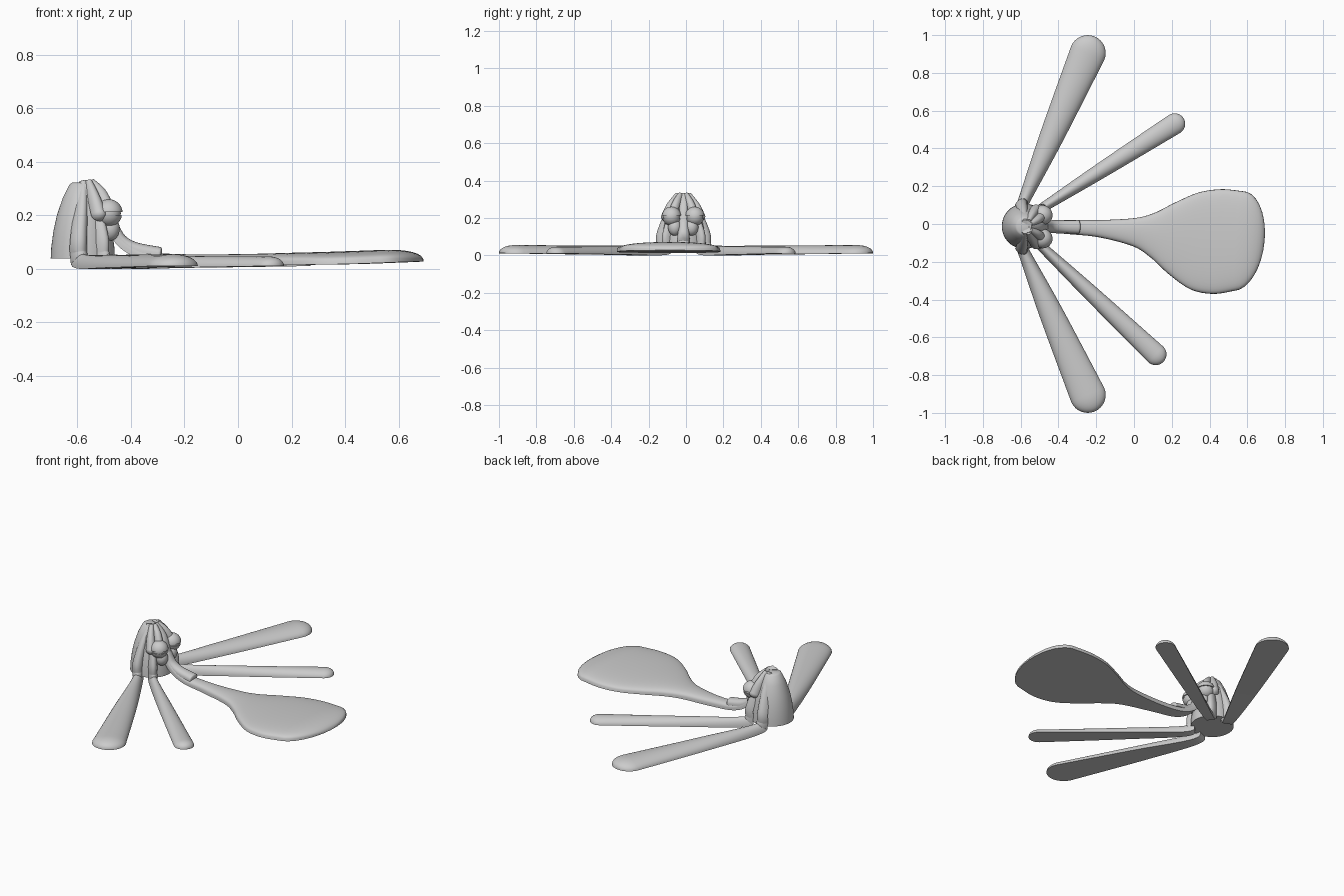
import bpy, bmesh, math
from mathutils import Vector

if "Cube" in bpy.data.objects:
    bpy.data.objects.remove(bpy.data.objects["Cube"])

HEAD = Vector((-0.575, -0.015, 0))
UP = Vector((0, 0, 1))


def finish(bm, name, angle=50):
    bmesh.ops.recalc_face_normals(bm, faces=bm.faces)
    me = bpy.data.meshes.new(name)
    bm.to_mesh(me)
    bm.free()
    ob = bpy.data.objects.new(name, me)
    bpy.context.collection.objects.link(ob)
    bpy.ops.object.select_all(action='DESELECT')
    ob.select_set(True)
    bpy.context.view_layer.objects.active = ob
    bpy.ops.object.shade_smooth_by_angle(angle=math.radians(angle))
    return ob


def spline(pts, steps=8):
    # Catmull-Rom through tuples of any length
    out, n = [], len(pts)
    for i in range(n - 1):
        p = [pts[max(0, min(n - 1, i + k))] for k in (-1, 0, 1, 2)]
        for s in range(steps):
            t = s / steps
            out.append([0.5 * (2 * b + (c - a) * t + (2*a - 5*b + 4*c - d) * t*t
                        + (3*b - a - 3*c + d) * t**3) for a, b, c, d in zip(*p)])
    out.append(list(pts[-1]))
    return out


def strand(name, pts, direction, tip, power=1.0, seg=16):
    """Sweep a flat-bottomed section; pts are x, y, z, half width, height."""
    rows = spline(pts)
    side = Vector(direction).normalized().cross(UP)
    end = Vector(rows[-1][:3])
    tan = (end - Vector(rows[-2][:3])).normalized()
    w, h = rows[-1][3:]
    for k in range(1, 9):       # rounded tip
        a = math.pi / 2 * k / 8.05
        rows.append([*(end + tan * tip * math.sin(a)), w * math.cos(a),
                     h * math.cos(a) ** 0.8])
    bm = bmesh.new()
    loops = []
    for i, r in enumerate(rows):
        a, b = rows[max(i - 1, 0)], rows[min(i + 1, len(rows) - 1)]
        t = (Vector(b[:3]) - Vector(a[:3])).normalized()
        n = side.cross(t).normalized()
        ring = []
        for k in range(seg + 1):
            ang = math.pi * k / seg
            ring.append(bm.verts.new(Vector(r[:3]) + side * r[3] * math.cos(ang)
                                     + n * r[4] * max(0, math.sin(ang)) ** power))
        loops.append(ring)
    for A, B in zip(loops, loops[1:]):
        for k in range(seg + 1):
            j = (k + 1) % (seg + 1)
            bm.faces.new((A[k], A[j], B[j], B[k]))
    bm.faces.new(loops[0])
    bm.faces.new(loops[-1])
    return finish(bm, name)


def arm(name, root, tip, w0, w1, h):
    """Arm that falls from the crown to the ground, then runs out as a paddle."""
    r, e = Vector((*root, 0)), Vector((*tip, 0))
    d = (e - r).normalized()
    top, mid = HEAD.lerp(r, 0.18), HEAD.lerp(r, 0.62)
    bend, half = r + d * 0.045, r.lerp(e, 0.45)
    strand(name, [
        (top.x, top.y, 0.325, 0.016, 0.02),
        (mid.x, mid.y, 0.22, w0 * 0.8, 0.038),
        (r.x, r.y, 0.11, w0, 0.045),
        (r.x, r.y, 0.05, w0, 0.05),
        (bend.x, bend.y, 0.003, w0, 0.052),
        (half.x, half.y, 0.004, (w0 + w1) / 2, (0.052 + h) / 2),
        (e.x, e.y, 0.01, w1, h)], d, w1)


# Domed back of the head, open-topped profile spun round and capped
bm = bmesh.new()
profile = [(0.12, 0.038), (0.118, 0.08), (0.11, 0.14), (0.097, 0.2),
           (0.075, 0.265), (0.05, 0.315), (0.04, 0.322)]
rings = [[bm.verts.new((-0.58 + r * math.cos(math.tau * k / 48),
                        -0.012 + r * math.sin(math.tau * k / 48), z))
          for k in range(48)] for r, z in profile]
for A, B in zip(rings, rings[1:]):
    for k in range(48):
        j = (k + 1) % 48
        bm.faces.new((A[k], A[j], B[j], B[k]))
bm.faces.new(rings[0])
bm.faces.new(rings[-1])
finish(bm, "head_dome")

# Four long arms
arm("rear_arm_left", (-0.598, 0.088), (-0.245, 0.905), 0.032, 0.095, 0.045)
arm("rear_arm_right", (-0.598, -0.115), (-0.245, -0.905), 0.032, 0.095, 0.045)
arm("front_arm_left", (-0.51, 0.07), (0.215, 0.53), 0.026, 0.056, 0.036)
arm("front_arm_right", (-0.52, -0.09), (0.115, -0.69), 0.026, 0.057, 0.036)

# Wide centre paddle running down the face and out to the front
strand("centre_paddle", [
    (-0.555, -0.01, 0.325, 0.02, 0.015),
    (-0.505, -0.012, 0.25, 0.022, 0.025),
    (-0.48, -0.012, 0.15, 0.028, 0.032),
    (-0.44, -0.013, 0.08, 0.034, 0.038),
    (-0.34, -0.016, 0.03, 0.038, 0.036),
    (-0.18, -0.025, 0.014, 0.046, 0.04),
    (0.0, -0.043, 0.012, 0.075, 0.043),
    (0.1, -0.06, 0.012, 0.12, 0.045),
    (0.2, -0.077, 0.014, 0.19, 0.046),
    (0.32, -0.09, 0.016, 0.257, 0.047),
    (0.44, -0.093, 0.018, 0.278, 0.049),
    (0.55, -0.09, 0.022, 0.265, 0.049)], (1, -0.08, 0), 0.142, 0.5, 28)

# Raised root lying on the start of the paddle
strand("paddle_root", [
    (-0.475, -0.012, 0.17, 0.024, 0.024),
    (-0.445, -0.013, 0.105, 0.03, 0.03),
    (-0.39, -0.014, 0.068, 0.033, 0.033),
    (-0.295, -0.016, 0.05, 0.036, 0.032)], (1, -0.02, 0), 0.01, 0.7)

for s, label in ((1, "left"), (-1, "right")):
    def y(v):
        return HEAD.y + s * v

    # Short hanging locks at the side and above the eye
    strand("side_lock_" + label, [
        (-0.56, y(0.025), 0.325, 0.014, 0.018),
        (-0.54, y(0.06), 0.26, 0.024, 0.032),
        (-0.522, y(0.085), 0.2, 0.03, 0.036)], (0.45, s * 0.9, 0), 0.025)
    strand("brow_lock_" + label, [
        (-0.55, y(0.015), 0.325, 0.014, 0.015),
        (-0.515, y(0.035), 0.28, 0.022, 0.025),
        (-0.49, y(0.055), 0.225, 0.026, 0.028)], (1, s * 0.45, 0), 0.02)

    # Eye with upper and lower lids
    centre = Vector((-0.483, y(0.062), 0.208))
    for part, size, cut in (("eyeball_", 0.045, None),
                            ("upper_lid_", 0.052, 0.004),
                            ("lower_lid_", 0.05, -0.008)):
        bm = bmesh.new()
        bmesh.ops.create_uvsphere(bm, u_segments=32, v_segments=20, radius=size)
        if cut is not None:
            geom = bm.verts[:] + bm.edges[:] + bm.faces[:]
            res = bmesh.ops.bisect_plane(bm, geom=geom, plane_co=(0, 0, cut),
                                         plane_no=(0, 0, 1), clear_inner=cut > 0,
                                         clear_outer=cut < 0)
            bmesh.ops.edgeloop_fill(bm, edges=[e for e in res['geom_cut']
                                               if isinstance(e, bmesh.types.BMEdge)])
        bmesh.ops.translate(bm, verts=bm.verts, vec=centre)
        finish(bm, part + label)

    # Cheek below the eye
    bm = bmesh.new()
    bmesh.ops.create_uvsphere(bm, u_segments=24, v_segments=16, radius=1)
    bmesh.ops.scale(bm, verts=bm.verts, vec=(0.036, 0.036, 0.045))
    bmesh.ops.translate(bm, verts=bm.verts, vec=(-0.478, y(0.045), 0.15))
    finish(bm, "cheek_" + label)
